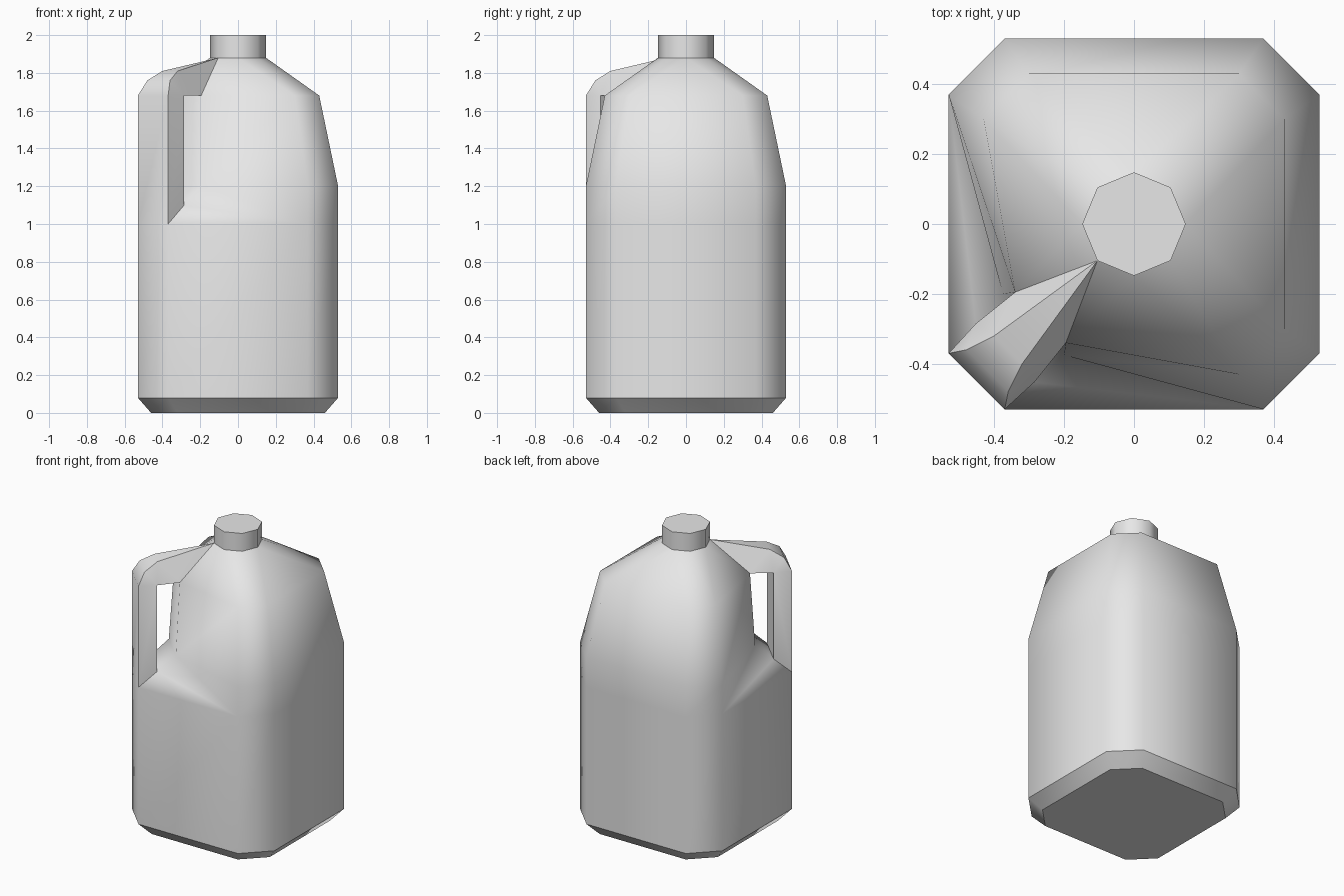
import bpy, bmesh, math

cube = bpy.data.objects.get("Cube")
if cube:
    bpy.data.objects.remove(cube, do_unlink=True)

plastic = bpy.data.materials.new("pale_grey_plastic")
plastic.use_nodes = True
COLOUR = (0.8, 0.8, 0.8, 1)
plastic.diffuse_color = COLOUR
plastic.node_tree.nodes["Principled BSDF"].inputs["Base Color"].default_value = COLOUR


def finish(bm, name, sharp_rule):
    """Smooth the faces, keep the ruled edges sharp and add the object."""
    bmesh.ops.recalc_face_normals(bm, faces=bm.faces[:])
    for f in bm.faces:
        f.smooth = True
    for e in bm.edges:
        e.smooth = not sharp_rule(e)
    mesh = bpy.data.meshes.new(name)
    bm.to_mesh(mesh)
    bm.free()
    mesh.materials.append(plastic)
    bpy.context.collection.objects.link(bpy.data.objects.new(name, mesh))


# Jug body: chamfered square rings, with the handle in corner 5-6
bm = bmesh.new()


def face(*verts):
    return bm.faces.new(verts)


def mirror_pair(x, y, z):
    """Two vertices mirrored across the handle's diagonal plane."""
    return bm.verts.new((y, x, z)), bm.verts.new((x, y, z))


def ring(a, b, z, notch=None):
    verts = []
    for k in range(4):
        c, s = round(math.cos(k * math.pi / 2)), round(math.sin(k * math.pi / 2))
        for t in (-b, b):
            verts.append(bm.verts.new((a * c - t * s, a * s + t * c, z)))
    if notch:
        for v, co in ((verts[5], notch[::-1]), (verts[6], notch)):
            v.co.x, v.co.y = co
    return verts


foot = ring(0.46, 0.32, 0)
base = ring(0.53, 0.37, 0.08)
ledge = ring(0.53, 0.37, 1.0)
waist = ring(0.53, 0.37, 1.2, (-0.2, -0.375))
shoulder = ring(0.43, 0.3, 1.68, (-0.195, -0.34))
neck = [bm.verts.new((0.148 * math.cos(j * math.pi / 4),
                      0.148 * math.sin(j * math.pi / 4), 1.88)) for j in range(8)]


def loft(low, high, skip=()):
    for i in range(8):
        if i not in skip:
            j = (i + 1) % 8
            face(low[i], low[j], high[j], high[i])


face(*reversed(foot))
loft(foot, base)
loft(base, ledge)
loft(ledge, waist, skip=(4, 5, 6))
loft(waist, shoulder)

# Shoulder slopes up to the round neck
for k in range(4):
    a, b, c = shoulder[2 * k], shoulder[2 * k + 1], shoulder[(2 * k + 2) % 8]
    face(a, b, neck[2 * k])
    face(b, neck[2 * k + 1], neck[2 * k])
    face(a, neck[2 * k], neck[2 * k - 1])
    if k != 2:
        face(b, c, neck[2 * k + 1])

# Handle: outer strip, inner strip and the opening
root = mirror_pair(-0.285, -0.4525, 1.1)
inner = mirror_pair(-0.285, -0.4525, 1.68)
outer = mirror_pair(-0.37, -0.53, 1.68)
bend = mirror_pair(-0.36, -0.48, 1.76)
crest = mirror_pair(-0.32, -0.4, 1.81)
grip_foot, wall_low, wall_top = ledge[5:7], waist[5:7], shoulder[5:7]
tip = neck[5]
for low, high in ((grip_foot, outer), (outer, bend), (bend, crest),
                  (root, inner), (inner, wall_top), (root, wall_low)):
    face(low[0], low[1], high[1], high[0])
face(crest[0], crest[1], tip)

# Handle sides and the sloping ledges beside them
sides = set()
for i, far in ((0, 4), (1, 7)):
    sides.update((
        face(grip_foot[i], root[i], inner[i], outer[i]),
        face(outer[i], inner[i], bend[i]),
        face(inner[i], crest[i], bend[i]),
        face(inner[i], wall_top[i], crest[i]),
        face(wall_top[i], tip, crest[i])))
    face(grip_foot[i], ledge[far], root[i])
    face(root[i], ledge[far], wall_low[i])
    face(ledge[far], waist[far], wall_low[i])


def body_sharp(e):
    at_base = all(v.co.z < 0.1 for v in e.verts) and e.verts[0].co.z == e.verts[1].co.z
    side_count = sum(f in sides for f in e.link_faces)
    return at_base or side_count == 1 or e.calc_face_angle(0) > math.radians(60)


finish(bm, "jug_body", body_sharp)

# Cap
bm = bmesh.new()
bmesh.ops.create_cone(bm, cap_ends=True, segments=8, radius1=0.148, radius2=0.148, depth=0.12)
bmesh.ops.translate(bm, vec=(0, 0, 1.94), verts=bm.verts[:])
finish(bm, "cap", lambda e: e.calc_face_angle(0) > math.radians(60))
